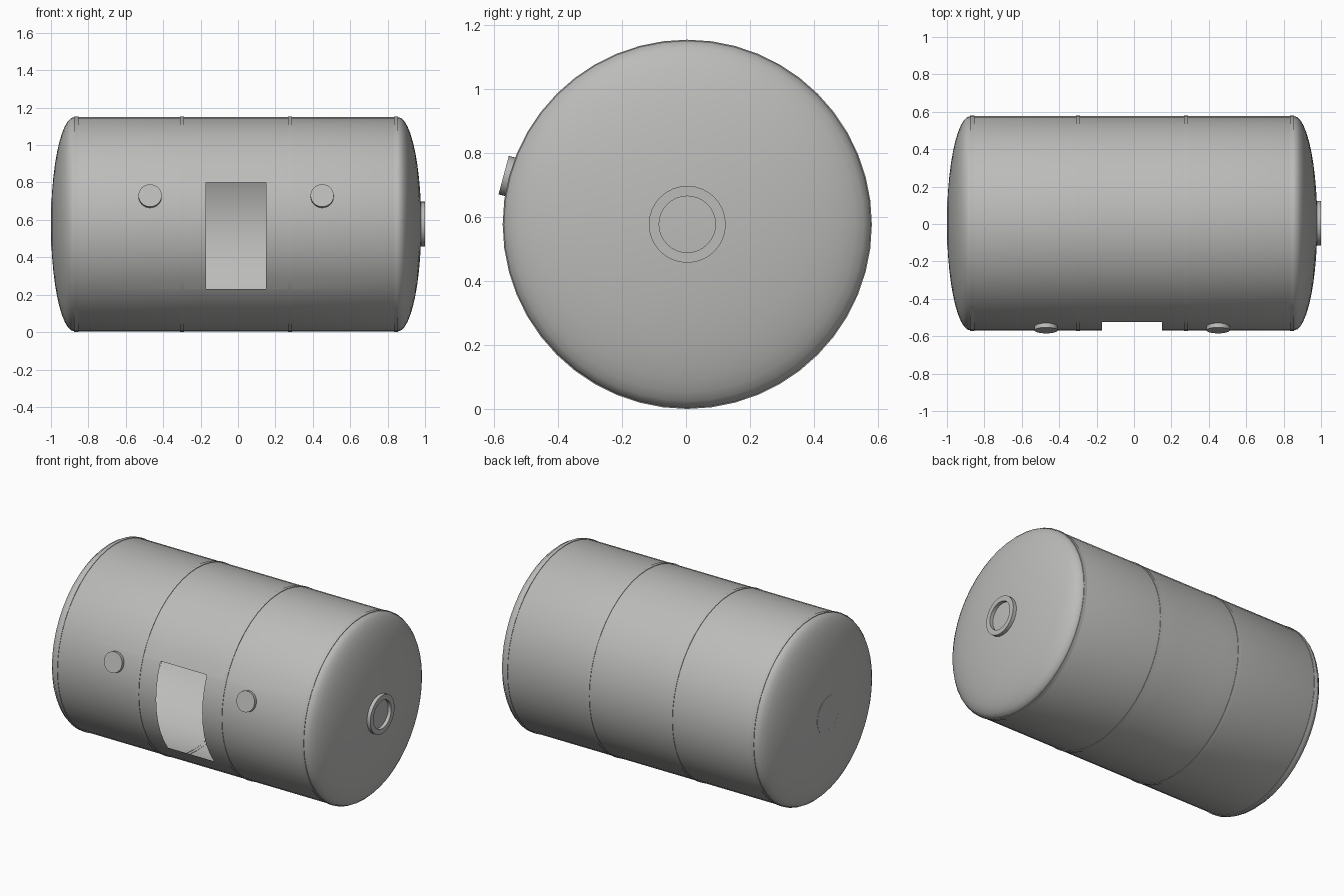
import bpy, bmesh, math
from mathutils import Matrix, Vector

if "Cube" in bpy.data.objects:
    bpy.data.objects.remove(bpy.data.objects["Cube"])

SEG = 48
R = 0.573                      # shell radius
CY, CZ = 0.004, 0.577          # tank axis
X0, X1, DOME = -0.875, 0.855, 0.125

steel = bpy.data.materials.new("grey_steel")
steel.diffuse_color = (0.5, 0.5, 0.49, 1)
steel.use_nodes = True
steel.node_tree.nodes["Principled BSDF"].inputs["Base Color"].default_value = steel.diffuse_color


def finish(name, bm):
    bmesh.ops.remove_doubles(bm, verts=bm.verts, dist=1e-5)
    bmesh.ops.translate(bm, verts=bm.verts, vec=(0, CY, CZ))
    mesh = bpy.data.meshes.new(name)
    bm.to_mesh(mesh)
    bm.free()
    mesh.materials.append(steel)
    ob = bpy.data.objects.new(name, mesh)
    bpy.context.collection.objects.link(ob)
    bpy.ops.object.select_all(action='DESELECT')
    ob.select_set(True)
    bpy.context.view_layer.objects.active = ob
    bpy.ops.object.shade_smooth_by_angle(angle=math.radians(35))
    return ob


def lathe(profile, seg=SEG):
    """Revolve (x, radius) points around the x axis."""
    bm = bmesh.new()
    verts = [bm.verts.new((x, 0, r)) for x, r in profile]
    edges = [bm.edges.new(p) for p in zip(verts, verts[1:])]
    bmesh.ops.spin(bm, geom=verts + edges, cent=(0, 0, 0), axis=(1, 0, 0),
                   angle=math.tau, steps=seg)
    bmesh.ops.remove_doubles(bm, verts=bm.verts, dist=1e-5)
    bmesh.ops.recalc_face_normals(bm, faces=bm.faces)
    return bm


# Shell: straight barrel with two elliptical ends
angles = [math.radians(a) for a in (0, 8, 16, 24, 32, 40, 48, 56, 64, 72, 79, 85, 90)]
right = [(X1 + DOME * math.sin(a), R * math.cos(a)) for a in angles]
left = [(X0 - DOME * math.sin(a), R * math.cos(a)) for a in reversed(angles)]
bm = lathe(left + right)

# Rectangular opening cut through the front wall
WX0, WX1, WZ0, WZ1 = -0.17, 0.15, 0.23 - CZ, 0.80 - CZ


def in_front(f):
    c = f.calc_center_median()
    return WX0 < c.x < WX1 and c.y < -0.2


def slice_faces(faces, co, no):
    geom = set(faces)
    for f in faces:
        geom.update(f.edges)
        geom.update(f.verts)
    bmesh.ops.bisect_plane(bm, geom=list(geom), dist=1e-5, plane_co=co, plane_no=no)


for x in (WX0, WX1):
    slice_faces(list(bm.faces), (x, 0, 0), (1, 0, 0))
for z in (WZ0, WZ1):
    slice_faces([f for f in bm.faces if in_front(f)], (0, 0, z), (0, 0, 1))
hole = [f for f in bm.faces
        if in_front(f) and WZ0 < f.calc_center_median().z < WZ1]
bmesh.ops.delete(bm, geom=hole, context='FACES')
finish("tank_shell", bm)

# Thin weld bands around the barrel
for i, x in enumerate((-0.865, -0.30, 0.277, 0.845)):
    w, top = 0.011, R + 0.003
    finish(f"weld_band_{i + 1}",
           lathe([(x - w, R - 0.001), (x - w, top), (x + w, top), (x + w, R - 0.001)]))

# End fittings: a raised ring on the right, a nearly flush one on the left
for name, base, tip in (("right_end_ring", 0.965, 1.0), ("left_end_ring", -0.985, -0.9985)):
    finish(name, lathe([(base, 0.12), (tip, 0.12), (tip, 0.088), (base, 0.088)], 32))

# Round plugs on the front wall, pointing outward and slightly upward
tilt = math.radians(15)
out = Vector((0, -math.cos(tilt), math.sin(tilt)))
for name, x in (("left_plug", -0.47), ("right_plug", 0.45)):
    bm = bmesh.new()
    bmesh.ops.create_cone(bm, cap_ends=True, segments=32, radius1=0.062,
                          radius2=0.062, depth=0.04)
    rot = out.to_track_quat('Z', 'X').to_matrix().to_4x4()
    bmesh.ops.transform(bm, verts=bm.verts,
                        matrix=Matrix.Translation(out * 0.573 + Vector((x, 0, 0))) @ rot)
    finish(name, bm)
